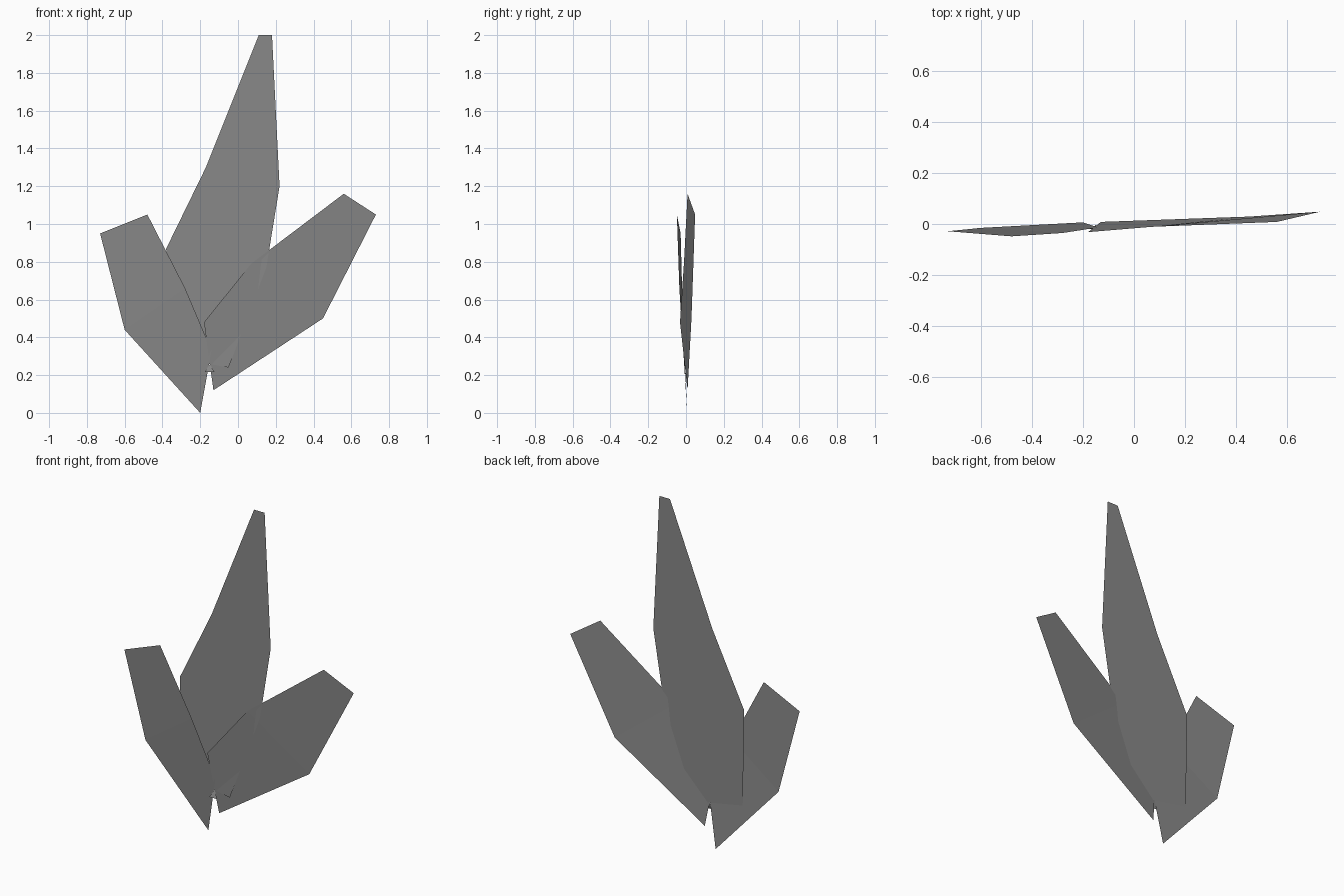
import bpy
from math import radians

default_cube = bpy.data.objects.get("Cube")
if default_cube:
    bpy.data.objects.remove(default_cube, do_unlink=True)

# One plain grey for every leaf
shade = .25
grey = bpy.data.materials.new("leaf_grey")
grey.use_nodes = True
grey.diffuse_color = (shade, shade, shade, 1)
shader = grey.node_tree.nodes["Principled BSDF"]
shader.inputs["Base Color"].default_value = grey.diffuse_color


def build_leaf(name, right_edge, left_edge, sway=0, roll=0, offset=0):
    """Thin faceted leaf between two edges, each listed as (x, z) from base to tip.

    Sway turns the leaf about the upright axis, roll tilts it across its width.
    """
    verts = []
    for right_point, left_point in zip(right_edge, left_edge):
        middle = (right_point[0] + left_point[0]) / 2
        depth = offset + sway * middle
        for (x, z), tilt in ((right_point, -roll), (left_point, roll)):
            verts.append((x, depth + tilt, z))
    faces = [(i, i + 1, i + 3, i + 2) for i in range(0, len(verts) - 2, 2)]
    mesh = bpy.data.meshes.new(name)
    mesh.from_pydata(verts, [], faces)
    mesh.materials.append(grey)
    leaf = bpy.data.objects.new(name, mesh)
    bpy.context.collection.objects.link(leaf)


# Tall upright leaf at the back
build_leaf(
    "tall_leaf",
    right_edge=[(-.37, .3), (-.38, .87), (-.17, 1.3), (.11, 2)],
    left_edge=[(-.05, .24), (.15, .77), (.22, 1.2), (.18, 2)],
    offset=-.006,
)

# Broad leaf leaning towards +x
build_leaf(
    "left_leaf",
    right_edge=[(-.18, .48), (.07, .79), (.56, 1.16)],
    left_edge=[(-.13, .12), (.45, .5), (.73, 1.05)],
    sway=.05,
    roll=.02,
    offset=-.004,
)

# Broad leaf leaning towards -x
build_leaf(
    "right_leaf",
    right_edge=[(-.2, 0), (-.6, .44), (-.73, .95)],
    left_edge=[(-.14, .33), (-.28, .66), (-.48, 1.05)],
    sway=.08,
    roll=-.01,
    offset=.01,
)

# Small triangular lip folded forward at the foot of the tall leaf
bpy.ops.mesh.primitive_circle_add(
    vertices=3,
    radius=.03,
    fill_type="NGON",
    location=(-.15, -.015, .23),
    rotation=(radians(70), 0, 0),
)
lip = bpy.context.object
lip.name = "leaf_lip"
lip.data.materials.append(grey)
